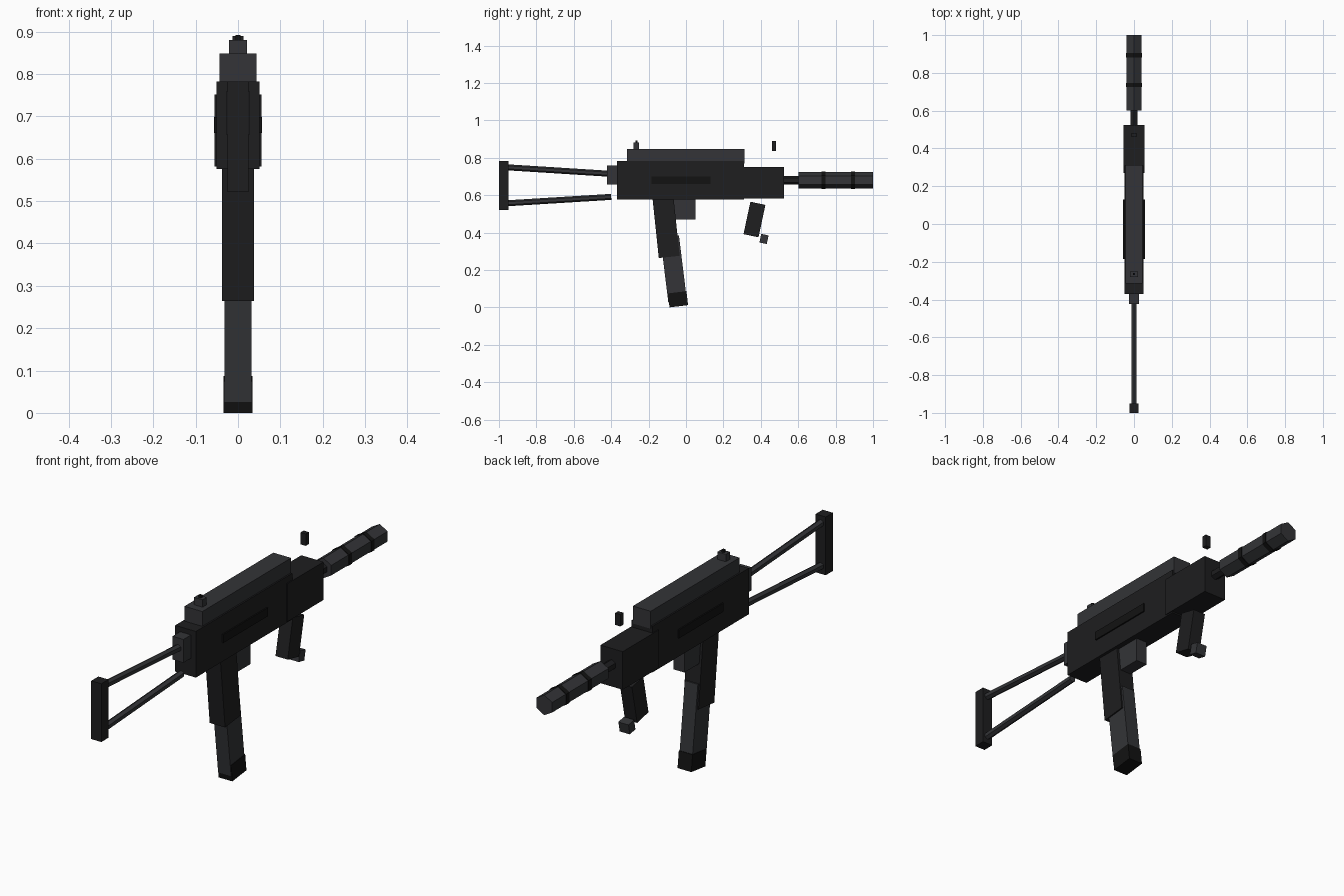
import bpy
from math import radians, atan2, hypot, pi

if "Cube" in bpy.data.objects:
    bpy.data.objects.remove(bpy.data.objects["Cube"])


def material(name, r, g, b):
    m = bpy.data.materials.new(name)
    m.diffuse_color = (r, g, b, 1)
    m.use_nodes = True
    m.node_tree.nodes["Principled BSDF"].inputs["Base Color"].default_value = m.diffuse_color
    return m


BLACK = material("black", 0.006, 0.006, 0.006)
DARK = material("dark", 0.013, 0.013, 0.014)
STEEL = material("steel", 0.033, 0.034, 0.038)


def box(name, centre, size, mat, tilt=0):
    """Box tilted about the x axis (degrees)."""
    bpy.ops.mesh.primitive_cube_add(size=1, location=centre,
                                    rotation=(radians(tilt), 0, 0))
    ob = bpy.context.object
    ob.name = name
    ob.scale = size
    ob.data.materials.append(mat)
    return ob


def span(name, half_x, y0, y1, z0, z1, mat):
    """Centred upright box given by its y and z limits."""
    return box(name, (0, (y0 + y1) / 2, (z0 + z1) / 2),
               (2 * half_x, y1 - y0, z1 - z0), mat)


def rod(name, a, b, radius, mat):
    """Six-sided rod between two (y, z) points."""
    dy, dz = b[0] - a[0], b[1] - a[1]
    bpy.ops.mesh.primitive_cylinder_add(
        vertices=6, radius=radius, depth=hypot(dy, dz),
        location=(0, (a[0] + b[0]) / 2, (a[1] + b[1]) / 2),
        rotation=(atan2(dz, dy) - pi / 2, 0, 0))
    ob = bpy.context.object
    ob.name = name
    ob.data.materials.append(mat)
    return ob


# Body
span("receiver", 0.051, -0.37, 0.31, 0.576, 0.782, DARK)
span("handguard", 0.055, 0.27, 0.525, 0.582, 0.752, DARK)
span("top_cover", 0.044, -0.315, 0.312, 0.77, 0.848, STEEL)
for side, x in (("right", 0.052), ("left", -0.052)):
    box(f"side_slot_{side}", (x, -0.027, 0.68), (0.01, 0.315, 0.038), BLACK)

# Sights
span("rear_sight", 0.021, -0.28, -0.251, 0.84, 0.881, STEEL)
span("rear_sight_post", 0.006, -0.271, -0.259, 0.878, 0.892, BLACK)
span("front_sight", 0.013, 0.46, 0.482, 0.837, 0.89, DARK)

# Barrel and muzzle tube with two rings
rod("barrel", (0.50, 0.68), (0.64, 0.68), 0.022, DARK)
rod("muzzle_tube", (0.602, 0.68), (1.0, 0.68), 0.045, STEEL)
for i, y in enumerate((0.735, 0.893)):
    rod(f"muzzle_ring_{i}", (y - 0.011, 0.68), (y + 0.011, 0.68), 0.048, BLACK)

# Folding stock
span("stock_hinge", 0.027, -0.423, -0.36, 0.656, 0.76, STEEL)
rod("stock_upper_rod", (-0.97, 0.75), (-0.40, 0.714), 0.016, STEEL)
rod("stock_lower_rod", (-0.97, 0.556), (-0.40, 0.591), 0.016, STEEL)
span("butt_plate", 0.025, -1.0, -0.95, 0.522, 0.782, DARK)

# Grip, magazine and trigger block
box("grip", (0, -0.107, 0.434), (0.076, 0.112, 0.33), DARK, 6)
box("magazine", (0, -0.066, 0.205), (0.064, 0.1, 0.35), STEEL, 7)
box("magazine_base", (0, -0.043, 0.0435), (0.068, 0.1, 0.075), BLACK, 7)
span("trigger_block", 0.027, -0.08, 0.05, 0.47, 0.58, STEEL)

# Forward grip and its foot
box("front_grip", (0, 0.366, 0.47), (0.06, 0.082, 0.177), DARK, -12)
box("front_grip_foot", (0, 0.417, 0.366), (0.05, 0.04, 0.047), STEEL, -12)
